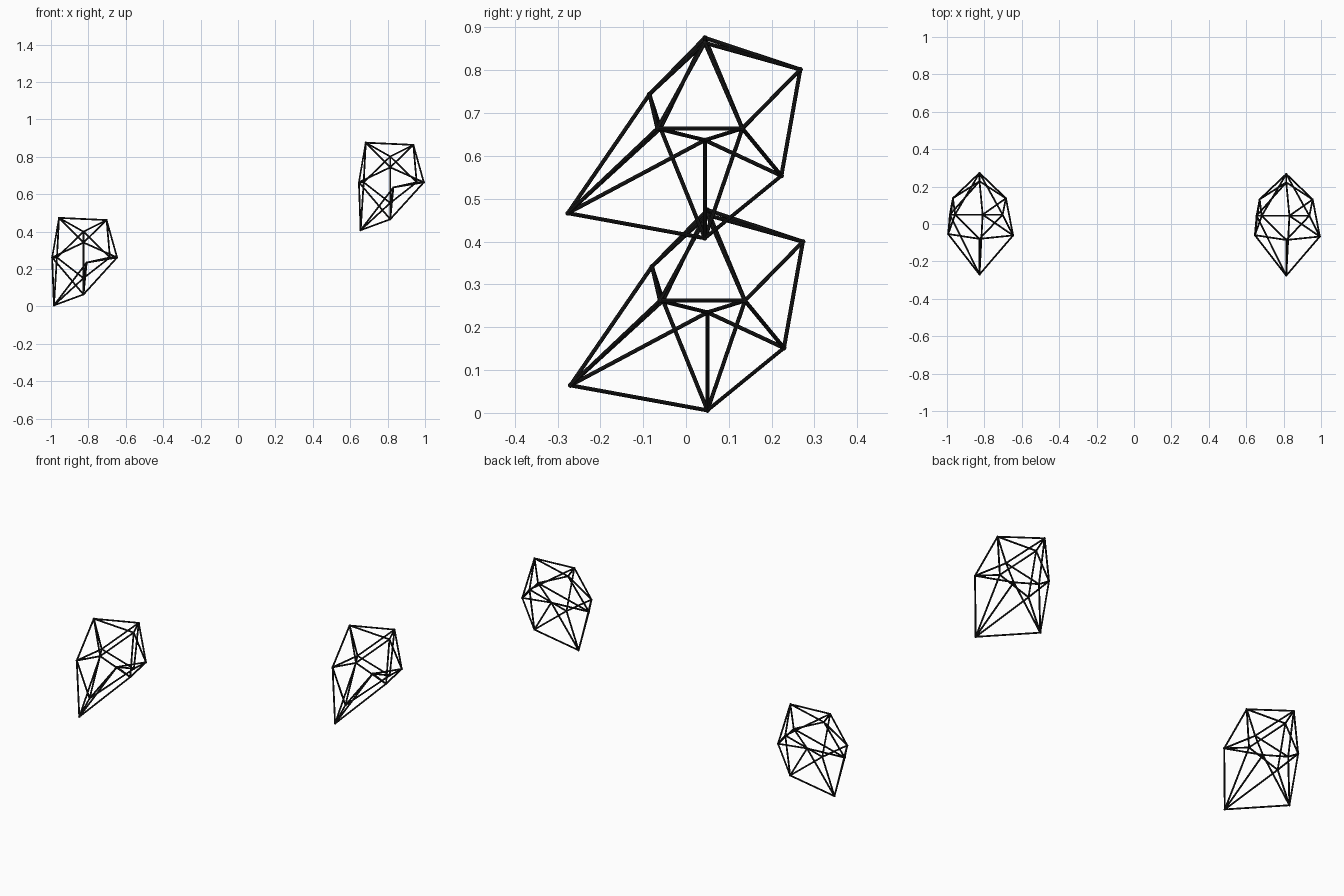
import bpy, bmesh
from mathutils import Vector, Matrix

if "Cube" in bpy.data.objects:
    bpy.data.objects.remove(bpy.data.objects["Cube"])

WIRE_R, JOINT_R = 0.0047, 0.006
P, Q = 0.5257, 0.8507          # unit icosahedron coordinates

# icosahedron directions (x, y, z) with the radius each corner is pulled to
corners = [
    ((-P, 0, Q), 0.249), ((P, 0, Q), 0.235),      # top pair
    ((-P, 0, -Q), 0.301), ((P, 0, -Q), 0.032),    # bottom pair, one pushed in
    ((0, Q, P), 0.262), ((0, Q, -P), 0.210),      # back pair
    ((0, -Q, P), 0.152), ((0, -Q, -P), 0.376),    # front pair
    ((-Q, P, 0), 0.167), ((Q, P, 0), 0.166),      # rear sides
    ((-Q, -P, 0), 0.197), ((Q, -P, 0), 0.211),    # front sides
]
dirs = [Vector(d) for d, r in corners]
points = [Vector(d) * r for d, r in corners]

dark = bpy.data.materials.new("dark_wire")
dark.diffuse_color = (0.01, 0.01, 0.01, 1)
dark.use_nodes = True
dark.node_tree.nodes["Principled BSDF"].inputs["Base Color"].default_value = dark.diffuse_color


def strut(bm, a, b):
    axis = b - a
    rot = axis.to_track_quat('Z', 'Y').to_matrix().to_4x4()
    bmesh.ops.create_cone(bm, cap_ends=True, segments=8, radius1=WIRE_R,
                          radius2=WIRE_R, depth=axis.length,
                          matrix=Matrix.Translation((a + b) / 2) @ rot)


def wire_rock(name, location):
    bm = bmesh.new()
    # struts along every icosahedron edge
    for i in range(12):
        for j in range(i + 1, 12):
            if (dirs[i] - dirs[j]).length < 1.2:
                strut(bm, points[i], points[j])
    # small joints at the corners
    for p in points:
        bmesh.ops.create_icosphere(bm, subdivisions=2, radius=JOINT_R,
                                   matrix=Matrix.Translation(p))
    mesh = bpy.data.meshes.new(name)
    bm.to_mesh(mesh)
    bm.free()
    mesh.materials.append(dark)
    obj = bpy.data.objects.new(name, mesh)
    obj.location = location
    bpy.context.collection.objects.link(obj)


# two copies, the right one raised
wire_rock("left_wire_rock", (-0.826, 0.050, 0.262))
wire_rock("right_wire_rock", (0.814, 0.044, 0.664))
